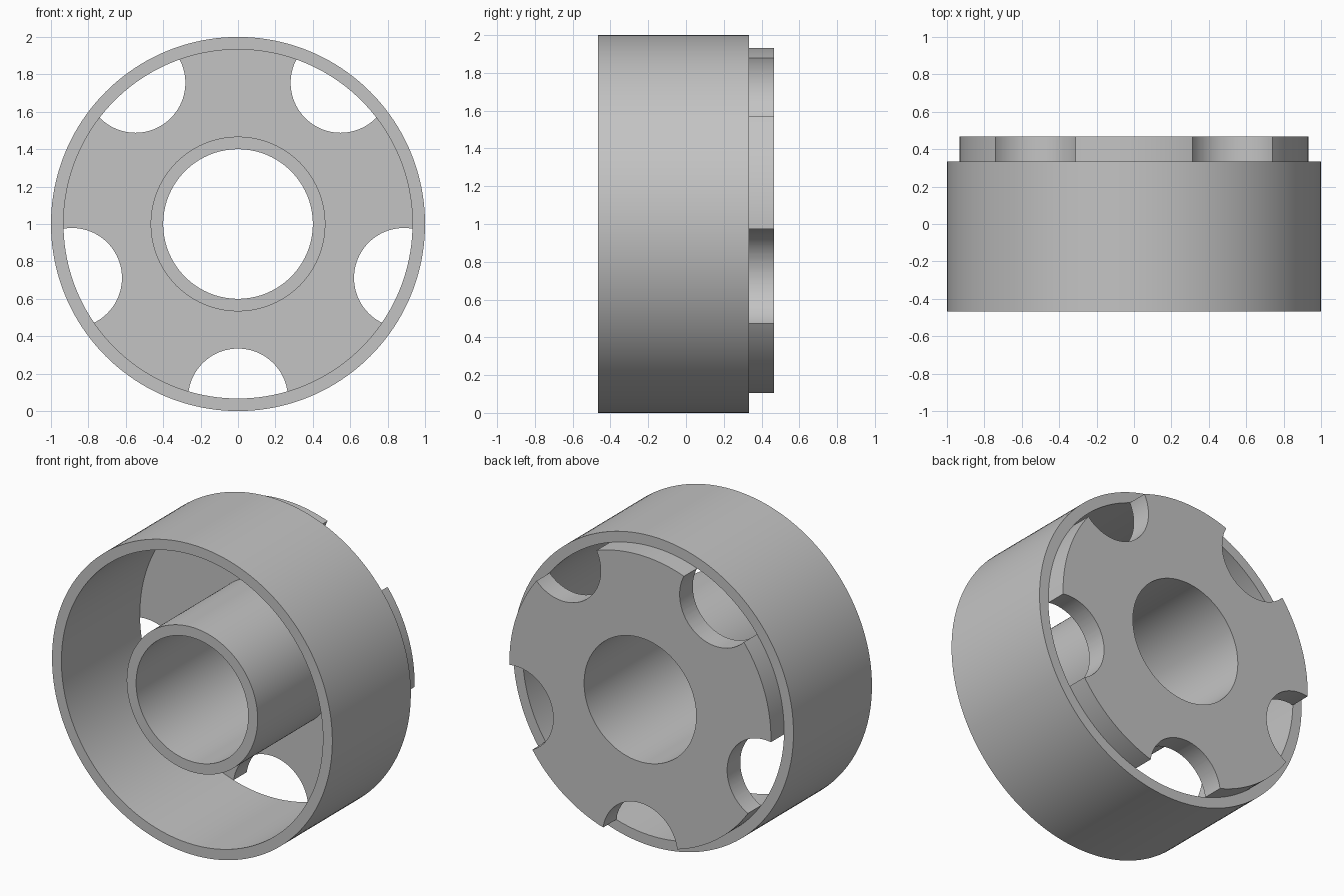
import bpy, bmesh, math
from mathutils import Matrix, Vector

cube = bpy.data.objects.get("Cube")
if cube:
    bpy.data.objects.remove(cube, do_unlink=True)

FRONT, STEP, BACK = -0.467, 0.333, 0.467
RIM_OUT, RIM_IN = 1.0, 0.933
HUB_OUT, BORE = 0.467, 0.4
NOTCH = 0.267
CENTRE = Vector((0, 0, 1))

grey = bpy.data.materials.new("plain grey")
grey.use_nodes = True
colour = (0.55, 0.55, 0.55, 1)
grey.diffuse_color = colour
grey.node_tree.nodes["Principled BSDF"].inputs["Base Color"].default_value = colour


def add_object(name, bm):
    bmesh.ops.recalc_face_normals(bm, faces=bm.faces)
    mesh = bpy.data.meshes.new(name)
    bm.to_mesh(mesh)
    bm.free()
    mesh.materials.append(grey)
    obj = bpy.data.objects.new(name, mesh)
    bpy.context.collection.objects.link(obj)
    return obj


def lathe(name, profile, steps=160):
    """Turn a closed (radius, y) section around the wheel axis."""
    bm = bmesh.new()
    verts = [bm.verts.new((r, y, CENTRE.z)) for r, y in profile]
    edges = [bm.edges.new((verts[i - 1], verts[i])) for i in range(len(verts))]
    bmesh.ops.spin(bm, geom=verts + edges, cent=CENTRE, axis=(0, 1, 0),
                   angle=math.tau, steps=steps, use_merge=True)
    bmesh.ops.remove_doubles(bm, verts=bm.verts, dist=1e-5)
    return add_object(name, bm)


# Outer rim band
rim = lathe("outer_rim", [(RIM_IN, FRONT), (RIM_OUT, FRONT),
                          (RIM_OUT, STEP), (RIM_IN, STEP)])

# Back plate with the hub tube, one L-shaped section
plate = lathe("back_plate_and_hub", [(BORE, FRONT), (HUB_OUT, FRONT), (HUB_OUT, STEP),
                                     (RIM_IN, STEP), (RIM_IN, BACK), (BORE, BACK)])

# Five round notches in the plate edge, the first at the bottom
bm = bmesh.new()
for i in range(5):
    a = -math.pi / 2 + i * math.tau / 5
    middle = CENTRE + Vector((math.cos(a), 0, math.sin(a))) * RIM_IN
    middle.y = (STEP + BACK) / 2
    bmesh.ops.create_cone(bm, cap_ends=True, segments=96, radius1=NOTCH, radius2=NOTCH,
                          depth=0.3, matrix=Matrix.Translation(middle)
                          @ Matrix.Rotation(math.pi / 2, 4, 'X'))
cutter = add_object("notch_cutter", bm)
cutter.hide_render = True

cut = plate.modifiers.new("notches", 'BOOLEAN')
cut.operation = 'DIFFERENCE'
cut.solver = 'EXACT'
cut.object = cutter
bpy.ops.object.select_all(action='DESELECT')
bpy.context.view_layer.objects.active = plate
plate.select_set(True)
bpy.ops.object.modifier_apply(modifier=cut.name)
bpy.data.objects.remove(cutter, do_unlink=True)

# Smooth round walls, crisp corners
rim.select_set(True)
bpy.ops.object.shade_smooth_by_angle(angle=math.radians(30))
